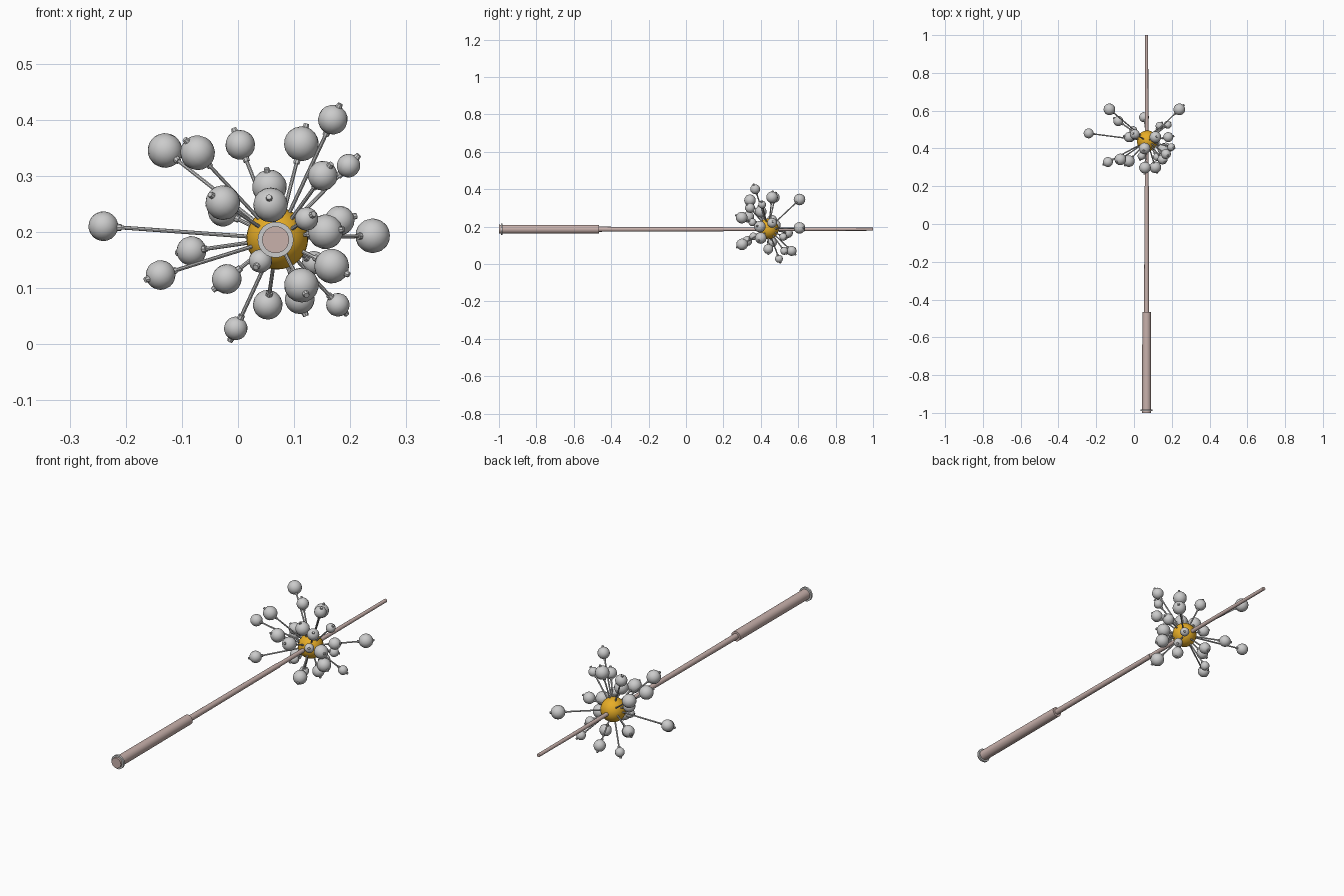
import bpy, bmesh, math
from mathutils import Vector, Matrix

if "Cube" in bpy.data.objects:
    bpy.data.objects.remove(bpy.data.objects["Cube"])

CENTRE = Vector((0.07, 0.44, 0.188))
ROD_X, ROD_Z = 0.067, 0.186


def material(name, col):
    m = bpy.data.materials.new(name)
    m.diffuse_color = (*col, 1)
    m.use_nodes = True
    m.node_tree.nodes["Principled BSDF"].inputs["Base Color"].default_value = m.diffuse_color
    return m


def finish(bm, name, mat=None, smooth=True):
    me = bpy.data.meshes.new(name)
    bmesh.ops.recalc_face_normals(bm, faces=bm.faces)
    bm.to_mesh(me)
    bm.free()
    ob = bpy.data.objects.new(name, me)
    bpy.context.collection.objects.link(ob)
    if mat:
        me.materials.append(mat)
    if smooth:
        bpy.context.view_layer.objects.active = ob
        ob.select_set(True)
        bpy.ops.object.shade_smooth_by_angle(angle=math.radians(35))
        ob.select_set(False)
    return ob


def frame(origin, direction):
    return Matrix.Translation(origin) @ direction.to_track_quat('Z', 'Y').to_matrix().to_4x4()


def tube(bm, a, b, r1, r2, sides):
    """Closed cylinder or cone between two points."""
    d = b - a
    bmesh.ops.create_cone(bm, cap_ends=True, segments=sides, radius1=r1, radius2=r2,
                          depth=d.length, matrix=frame((a + b) / 2, d))


def rod(name, y0, y1, r0, r1, mat):
    bm = bmesh.new()
    tube(bm, Vector((ROD_X, y0, ROD_Z)), Vector((ROD_X, y1, ROD_Z)), r0, r1, 24)
    finish(bm, name, mat)


pink = material("rod_pink", (0.58, 0.44, 0.41))
orange = material("core_orange", (0.8, 0.42, 0.02))

# Telescoping rod with grip and end ring
rod("grip", -1.0, -0.465, 0.024, 0.023, pink)
rod("middle_rod", -0.47, 0.2, 0.0135, 0.0115, pink)
rod("tip_rod", 0.19, 1.0, 0.010, 0.008, pink)
rod("end_ring", -0.99, -0.981, 0.032, 0.032, None)

# Core ball
bm = bmesh.new()
bmesh.ops.create_uvsphere(bm, u_segments=32, v_segments=16, radius=0.055,
                          matrix=Matrix.Translation(CENTRE))
finish(bm, "core_ball", orange)

# Bulbs: x, y, z of each centre, grouped by radius
BULBS = {
    0.031: [(-.13, .607, .345), (-.072, .342, .341), (.113, .46, .357), (.056, .40, .28),
            (.058, .298, .248), (-.027, .333, .252), (.113, .30, .105), (.167, .40, .139),
            (.156, .395, .20), (.24, .607, .193)],
    0.0265: [(-.24, .48, .21), (.004, .475, .355), (.169, .37, .40), (.151, .342, .30),
             (-.027, .46, .236), (-.083, .545, .166), (-.138, .328, .123), (-.02, .46, .116),
             (.053, .565, .07), (.11, .44, .08), (.181, .46, .22)],
    0.021: [(.197, .407, .318), (-.004, .497, .028), (.178, .525, .07), (.122, .355, .223),
            (.04, .36, .148), (.135, .52, .145)],
}

stalks, bulbs, nubs = bmesh.new(), bmesh.new(), bmesh.new()
for r, places in BULBS.items():
    for p in map(Vector, places):
        d = (p - CENTRE).normalized()
        tube(stalks, CENTRE + d * 0.045, p - d * r * 0.9, 0.0035, 0.0035, 8)
        bmesh.ops.create_uvsphere(bulbs, u_segments=16, v_segments=10, radius=r,
                                  matrix=frame(p, d))
        # collar on the stalk side, small knob on the outer side
        tube(nubs, p - d * (r + 0.006), p - d * r * 0.9, 0.006, 0.0065, 8)
        if (p - CENTRE).length < 0.26 or p.y < 0.45:
            tube(nubs, p + d * r * 0.9, p + d * (r + 0.006), 0.0065, 0.005, 8)
finish(stalks, "stalks")
finish(bulbs, "bulbs")
finish(nubs, "bulb_collars")
